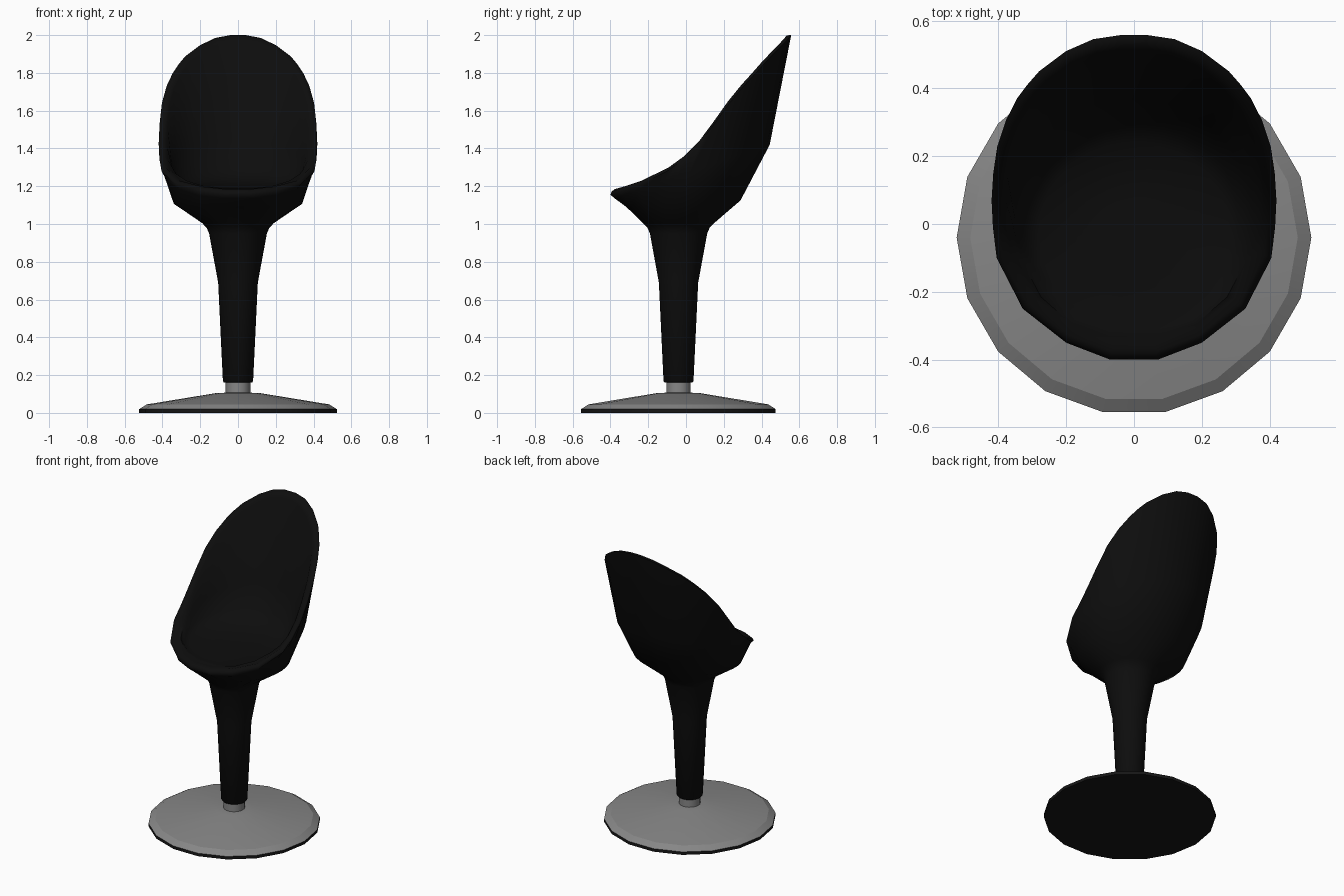
import bpy, bmesh
from math import sin, cos, pi, atan2, radians, copysign

if "Cube" in bpy.data.objects:
    bpy.data.objects.remove(bpy.data.objects["Cube"])

CY = -0.04          # axis of the pedestal


def material(name, v):
    m = bpy.data.materials.new(name)
    m.diffuse_color = (v, v, v, 1)
    m.use_nodes = True
    m.node_tree.nodes["Principled BSDF"].inputs["Base Color"].default_value = m.diffuse_color
    return m


shell_black = material("shell_black", 0.004)
pad_black = material("pad_black", 0.008)
metal_grey = material("metal_grey", 0.24)


def loft(name, rings, mat, angle=35):
    """Skin a list of equal-length closed rings and cap both ends."""
    bm = bmesh.new()
    vs = [[bm.verts.new(p) for p in r] for r in rings]
    n = len(rings[0])
    for a, b in zip(vs, vs[1:]):
        for i in range(n):
            j = (i + 1) % n
            bm.faces.new((a[i], a[j], b[j], b[i]))
    bm.faces.new(vs[0][::-1])
    bm.faces.new(vs[-1])
    bmesh.ops.recalc_face_normals(bm, faces=bm.faces)
    me = bpy.data.meshes.new(name)
    bm.to_mesh(me)
    bm.free()
    ob = bpy.data.objects.new(name, me)
    bpy.context.collection.objects.link(ob)
    me.materials.append(mat)
    bpy.ops.object.select_all(action='DESELECT')
    ob.select_set(True)
    bpy.context.view_layer.objects.active = ob
    bpy.ops.object.shade_smooth_by_angle(angle=radians(angle))
    return ob


def lathe(name, profile, mat, n=18, angle=35):
    return loft(name, [[(r * cos(2 * pi * i / n), CY + r * sin(2 * pi * i / n), z)
                        for i in range(n)] for r, z in profile], mat, angle)


# Round foot: black floor pad, shallow grey cone, short post
lathe("floor_pad", [(0.523, 0), (0.523, 0.02)], pad_black)
lathe("base_plate", [(0.523, 0.02), (0.483, 0.045), (0.115, 0.105), (0.065, 0.107)],
      metal_grey, angle=20)
lathe("post", [(0.065, 0.10), (0.065, 0.18)], metal_grey)

# Right half of the shell's outer rim, front to back
half = [(.07, -.40, 1.155), (.20, -.35, 1.17), (.328, -.25, 1.205), (.405, -.10, 1.28),
        (.416, -.01, 1.345), (.42, .07, 1.425), (.415, .15, 1.53), (.403, .23, 1.64),
        (.378, .305, 1.73), (.345, .37, 1.80), (.315, .41, 1.845), (.28, .45, 1.887),
        (.20, .51, 1.947), (.12, .545, 1.985), (.04, .557, 2.0)]
rim = half + [(-x, y, z) for x, y, z in reversed(half)]
angles = [atan2((y - 0.08) / 0.48, x / 0.42) for x, y, z in rim]


def oval(a, front, back, z_front, z_back, p=0.85):
    """Tilted oval section sharing the rim's columns; p < 1 squares the front corners."""
    c, b = (front + back) / 2, (back - front) / 2
    return [(a * copysign(abs(cos(t)) ** (p if sin(t) < 0 else 1), cos(t)),
             c + b * sin(t),
             z_front + (z_back - z_front) * (1 + sin(t)) / 2) for t in angles]


def inset(s, lift_front, lift_back):
    """Rim pulled inwards and lifted, for the rounded lip."""
    return [(x * s, 0.07 + (y - 0.07) * s,
             z + lift_front + (lift_back - lift_front) * (1 + sin(t)) / 2)
            for (x, y, z), t in zip(rim, angles)]


def circle(r, z):
    return oval(r, CY - r, CY + r, z, z, 1)


# One-piece stem and bucket shell: outside, lip, then inside down to the padded seat
loft("seat_shell", [
    circle(0.074, 0.16), circle(0.08, 0.168), circle(0.105, 0.69),
    circle(0.153, 0.95), circle(0.166, 0.98), circle(0.19, 1.005),
    oval(0.34, -0.32, 0.29, 1.09, 1.125),
    oval(0.395, -0.385, 0.445, 1.135, 1.42),
    rim,
    inset(0.985, 0.018, 0.0),
    inset(0.95, 0.03, -0.002),
    inset(0.90, 0.028, -0.035),
    oval(0.35, -0.335, 0.37, 1.187, 1.44),
    oval(0.32, -0.315, 0.30, 1.187, 1.29),
    oval(0.28, -0.29, 0.24, 1.187, 1.235),
    oval(0.12, -0.16, 0.08, 1.19, 1.205),
], shell_black, angle=60)
